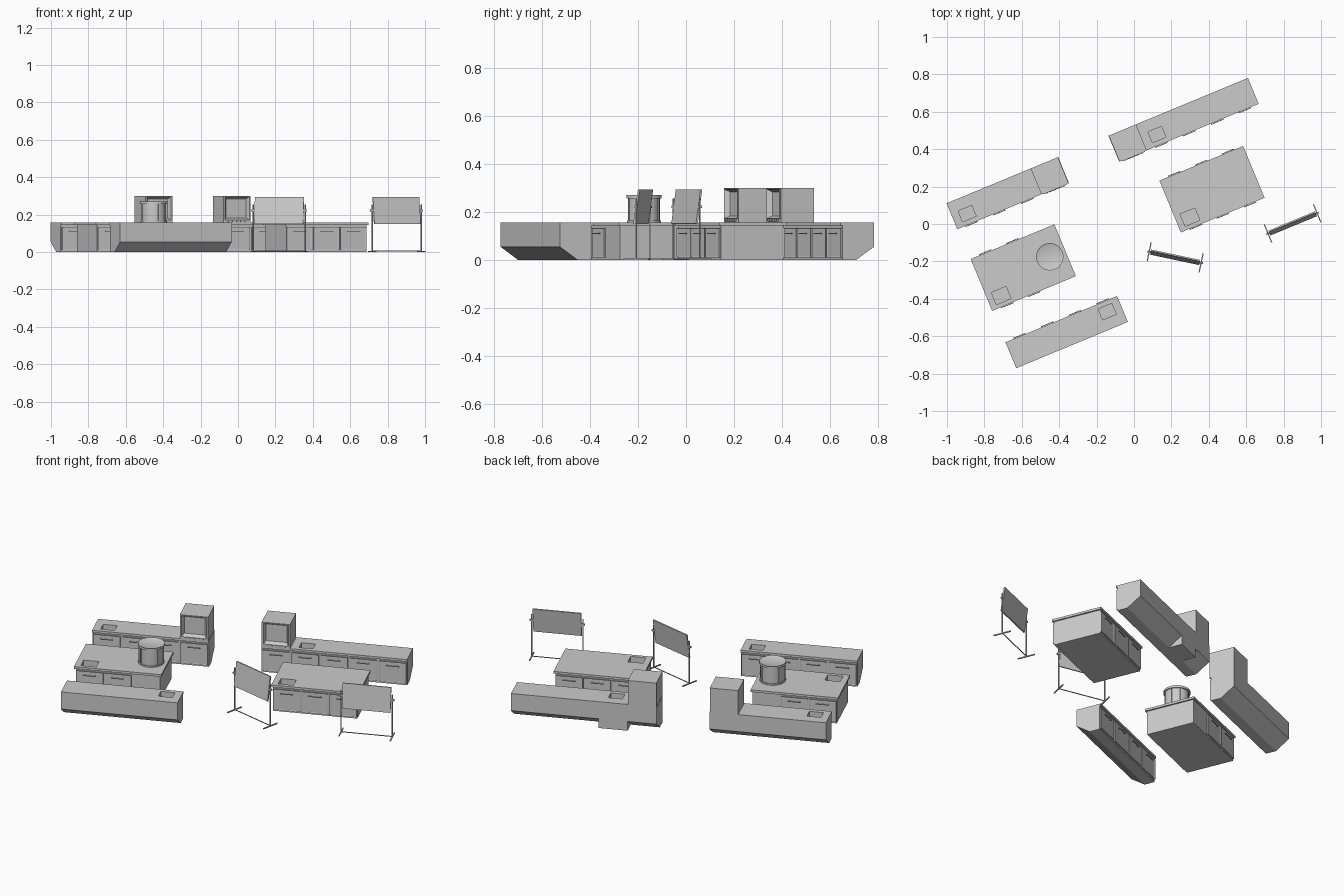
import bpy, bmesh, math
from mathutils import Matrix, Vector

if "Cube" in bpy.data.objects:
    bpy.data.objects.remove(bpy.data.objects["Cube"])

MOD = 0.1615          # cabinet module width
H = 0.157             # worktop height
SLAB = 0.013          # worktop thickness
DEPTH = 0.15


def place(x, y, deg):
    return Matrix.Translation((x, y, 0)) @ Matrix.Rotation(math.radians(deg), 4, 'Z')


def finish(bm, name, M):
    bmesh.ops.recalc_face_normals(bm, faces=bm.faces)
    me = bpy.data.meshes.new(name)
    bm.to_mesh(me)
    bm.free()
    ob = bpy.data.objects.new(name, me)
    bpy.context.collection.objects.link(ob)
    ob.matrix_world = M
    return ob


def add_box(bm, lo, hi):
    lo, hi = Vector(lo), Vector(hi)
    m = Matrix.Translation((lo + hi) / 2) @ Matrix.Diagonal((*(hi - lo), 1))
    return bmesh.ops.create_cube(bm, size=1, matrix=m)['verts']


def box(name, M, lo, hi):
    bm = bmesh.new()
    add_box(bm, lo, hi)
    return finish(bm, name, M)


def extrude_profile(name, M, pts, x0, x1):
    # side profile (y, z) swept along x
    bm = bmesh.new()
    f = bm.faces.new([bm.verts.new((x0, y, z)) for y, z in pts])
    new = bmesh.ops.extrude_face_region(bm, geom=[f])['geom']
    bmesh.ops.translate(bm, vec=(x1 - x0, 0, 0),
                        verts=[v for v in new if isinstance(v, bmesh.types.BMVert)])
    return finish(bm, name, M)


def inset(bm, face, thick, depth):
    bmesh.ops.inset_region(bm, faces=[face], thickness=thick, depth=0)
    bmesh.ops.translate(bm, vec=face.normal * depth, verts=face.verts)


def front_face(bm):
    bm.normal_update()
    return min(bm.faces, key=lambda f: f.calc_center_median().y)


def door(M, cx, y):
    # framed door facing local -y with a bar handle
    w = MOD / 2 - 0.006
    bm = bmesh.new()
    add_box(bm, (cx - w, y - 0.007, 0.01), (cx + w, y, 0.134))
    inset(bm, front_face(bm), 0.006, -0.002)
    finish(bm, "cabinet_door", M)
    bm = bmesh.new()
    add_box(bm, (cx - 0.036, y - 0.015, 0.109), (cx + 0.036, y - 0.011, 0.113))
    for s in (-0.03, 0.03):
        add_box(bm, (cx + s - 0.002, y - 0.012, 0.109), (cx + s + 0.002, y - 0.004, 0.113))
    finish(bm, "door_handle", M)


def cut_sink(M, parts, cx, cy, w, d):
    # sink basin sunk through the worktop into the body, with a drain
    cutter = box("sink_cutter", M, (cx - w / 2, cy - d / 2, H - 0.04), (cx + w / 2, cy + d / 2, H + 0.02))
    cutter.hide_render = True
    bpy.context.view_layer.update()
    for ob in parts:
        mod = ob.modifiers.new("sink", 'BOOLEAN')
        mod.operation, mod.solver, mod.object = 'DIFFERENCE', 'EXACT', cutter
        bpy.context.view_layer.objects.active = ob
        bpy.ops.object.modifier_apply(modifier=mod.name)
    bpy.data.objects.remove(cutter)
    bm = bmesh.new()
    bmesh.ops.create_cone(bm, cap_ends=True, segments=12, radius1=0.005, radius2=0.005, depth=0.003,
                          matrix=Matrix.Translation((cx, cy + 0.01, H - 0.039)))
    finish(bm, "sink_drain", M)


def oven(M, cx):
    # upper tower block with framed recessed oven window and knobs
    bm = bmesh.new()
    hw = MOD / 2 - 0.002
    add_box(bm, (cx - hw, -DEPTH / 2, H), (cx + hw, DEPTH / 2, 0.30))
    f = front_face(bm)
    inset(bm, f, 0.013, 0)
    bmesh.ops.translate(bm, vec=(0, 0, 0.005), verts=f.verts)
    inset(bm, f, 0.001, 0.004)
    inset(bm, f, 0.016, -0.022)
    finish(bm, "oven_tower", M)
    bm = bmesh.new()
    for i in range(5):
        t = Matrix.Translation((cx + (i - 2) * 0.024, -DEPTH / 2 - 0.003, H + 0.008))
        bmesh.ops.create_cone(bm, cap_ends=True, segments=12, radius1=0.005, radius2=0.005, depth=0.008,
                              matrix=t @ Matrix.Rotation(math.pi / 2, 4, 'X'))
    finish(bm, "oven_knobs", M)


def wall_counter(M, n, sink_i, tower_i=None, square_i=None):
    # wall counter whose lower back edge is bevelled away
    half, f, b = n * MOD / 2, -DEPTH / 2, DEPTH / 2
    body = extrude_profile("counter_body", M,
                           [(f + 0.009, 0), (b - 0.08, 0), (b, 0.055), (b, H - SLAB), (f + 0.009, H - SLAB)],
                           -half, half)
    slab = box("counter_worktop", M, (-half, f, H - SLAB), (half, b, H))
    centre = lambda i: -half + (i + 0.5) * MOD
    cut_sink(M, [body, slab], centre(sink_i), -0.018, 0.078, 0.062)
    if square_i is not None:
        c = centre(square_i)
        extrude_profile("square_back_base", M, [(b - 0.085, 0), (b, 0), (b, 0.06)],
                        c - MOD / 2, c + MOD / 2)
    for i in range(n):
        door(M, centre(i), f + 0.009)
    if tower_i is not None:
        oven(M, centre(tower_i))


def island(M, front_doors, back_doors):
    # free-standing island with overhanging worktop
    hx, hy = 1.5 * MOD, 0.15
    body = box("island_body", M, (-hx + 0.009, -hy + 0.009, 0), (hx - 0.009, hy - 0.009, H - SLAB))
    slab = box("island_worktop", M, (-hx, -hy, H - SLAB), (hx, hy, H))
    cut_sink(M, [body, slab], -0.166, -0.093, 0.085, 0.07)
    flip = M @ Matrix.Rotation(math.pi, 4, 'Z')
    for i in front_doors:
        door(M, (i - 1) * 0.156, -hy + 0.009)
    for i in back_doors:
        door(flip, -(i - 1) * 0.156, -hy + 0.009)


def drum(M):
    # round canister with rims and vertical ribs
    def cyl(name, r, z0, z1):
        bm = bmesh.new()
        bmesh.ops.create_cone(bm, cap_ends=True, segments=32, radius1=r, radius2=r, depth=z1 - z0,
                              matrix=Matrix.Translation((0, 0, (z0 + z1) / 2)))
        if name == "canister_top_rim":
            bm.normal_update()
            inset(bm, max(bm.faces, key=lambda f: f.calc_center_median().z), 0.008, -0.004)
        ob = finish(bm, name, M)
        bpy.ops.object.select_all(action='DESELECT')
        ob.select_set(True)
        bpy.context.view_layer.objects.active = ob
        bpy.ops.object.shade_smooth_by_angle()
    cyl("canister_body", 0.066, H, 0.262)
    cyl("canister_base_rim", 0.071, H, H + 0.008)
    cyl("canister_top_rim", 0.073, 0.257, 0.27)
    for k in range(8):
        box("canister_rib", M @ Matrix.Rotation(k * math.pi / 4, 4, 'Z'),
            (0.06, -0.003, H), (0.07, 0.003, 0.26))


def board(M, tilt):
    # pivoting display board on a thin two-post stand
    t = M @ Matrix.Translation((0, 0, 0.222)) @ Matrix.Rotation(math.radians(tilt), 4, 'X')
    box("display_board", t, (-0.134, -0.004, -0.072), (0.134, 0.004, 0.072))
    bm = bmesh.new()
    add_box(bm, (-0.142, -0.002, 0.003), (0.142, 0.002, 0.007))
    for s in (-1, 1):
        x = s * 0.142
        add_box(bm, (x - 0.003, -0.003, 0), (x + 0.003, 0.003, 0.255))
        add_box(bm, (x - 0.003, -0.052, 0), (x + 0.003, 0.052, 0.006))
        add_box(bm, (x - 0.01, -0.005, 0.217), (x + 0.01, 0.005, 0.227))
    finish(bm, "board_stand", M)


A = 22.5
# wall counters
wall_counter(place(-0.675, 0.165, A), 4, 0, tower_i=3)
wall_counter(place(0.265, 0.557, A), 5, 1, tower_i=0, square_i=1)
wall_counter(place(-0.36, -0.578, A + 180), 4, 0)

# islands and canister
island(place(-0.592, -0.233, A), (0, 1), (0, 1))
island(place(0.417, 0.186, A), (0, 1, 2), (0, 1, 2))
drum(place(-0.45, -0.175, A))

# display boards
board(place(0.22, -0.178, -12), -8)
board(place(0.848, 0.003, A), -8)
